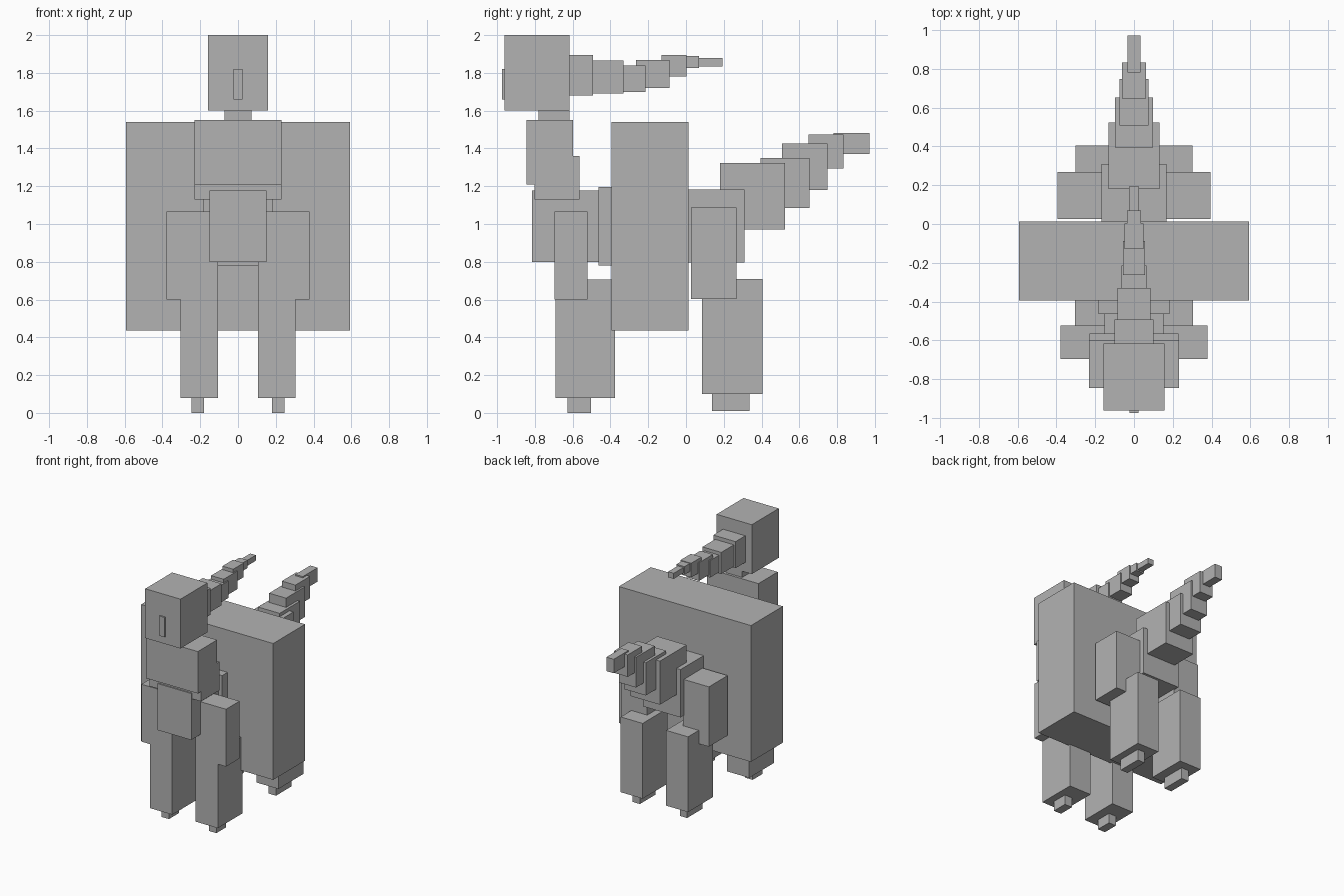
import bpy

cube = bpy.data.objects.get("Cube")
if cube:
    bpy.data.objects.remove(cube, do_unlink=True)

# Single flat colour
grey = bpy.data.materials.new("plain_grey")
grey.use_nodes = True
COLOUR = (0.45, 0.45, 0.45, 1.0)
grey.diffuse_color = COLOUR
grey.node_tree.nodes["Principled BSDF"].inputs["Base Color"].default_value = COLOUR


def block(name, x, y, z):
    """Box from (min, max) ranges on each axis."""
    bpy.ops.mesh.primitive_cube_add(
        size=1, location=[(a + b) / 2 for a, b in (x, y, z)])
    ob = bpy.context.object
    ob.name = name
    ob.scale = [b - a for a, b in (x, y, z)]
    bpy.ops.object.transform_apply(location=False, rotation=False, scale=True)
    ob.data.materials.append(grey)
    return ob


def central(name, half_width, y, z):
    return block(name, (-half_width, half_width), y, z)


def pair(name, x, y, z):
    block("left_" + name, x, y, z)
    block("right_" + name, (-x[1], -x[0]), y, z)


# Head and neck
central("head", 0.158, (-0.962, -0.617), (1.60, 2.0))
central("nose", 0.024, (-0.974, -0.955), (1.66, 1.82))
central("neck", 0.072, (-0.78, -0.617), (1.50, 1.62))

# Front body
central("upper_chest", 0.231, (-0.845, -0.597), (1.21, 1.55))
central("lower_chest", 0.23, (-0.803, -0.565), (1.13, 1.36))
central("belly", 0.151, (-0.814, -0.455), (0.80, 1.177))
central("waist", 0.183, (-0.464, -0.35), (0.78, 1.197))

# Large middle block and rear body
central("torso", 0.592, (-0.395, 0.014), (0.435, 1.54))
central("hindquarters", 0.168, (0.0, 0.31), (0.795, 1.183))

# Front legs
pair("front_thigh", (0.105, 0.379), (-0.695, -0.522), (0.60, 1.065))
pair("front_shin", (0.105, 0.304), (-0.692, -0.375), (0.08, 0.705))
pair("front_foot", (0.179, 0.246), (-0.628, -0.502), (0.0, 0.09))

# Hind legs
pair("hind_thigh", (0.16, 0.393), (0.027, 0.268), (0.602, 1.087))
pair("hind_shin", (0.105, 0.302), (0.086, 0.405), (0.10, 0.71))
pair("hind_foot", (0.179, 0.244), (0.138, 0.335), (0.01, 0.11))

# Stepped tail: half width, y range, z range
tail = [
    (0.132, (0.18, 0.523), (0.97, 1.323)),
    (0.097, (0.395, 0.653), (1.085, 1.35)),
    (0.076, (0.507, 0.748), (1.18, 1.425)),
    (0.061, (0.648, 0.833), (1.295, 1.473)),
    (0.033, (0.782, 0.972), (1.37, 1.483)),
]
# Stepped crest trailing back from the head
crest = [
    (0.100, (-0.63, -0.492), (1.68, 1.895)),
    (0.084, (-0.50, -0.331), (1.69, 1.865)),
    (0.065, (-0.34, -0.215), (1.70, 1.838)),
    (0.056, (-0.264, -0.087), (1.72, 1.867)),
    (0.048, (-0.13, 0.003), (1.78, 1.895)),
    (0.036, (-0.005, 0.07), (1.825, 1.89)),
    (0.025, (0.066, 0.193), (1.835, 1.88)),
]
for label, segments in (("tail", tail), ("crest", crest)):
    for i, (half_width, y, z) in enumerate(segments, 1):
        central(f"{label}_segment_{i}", half_width, y, z)
